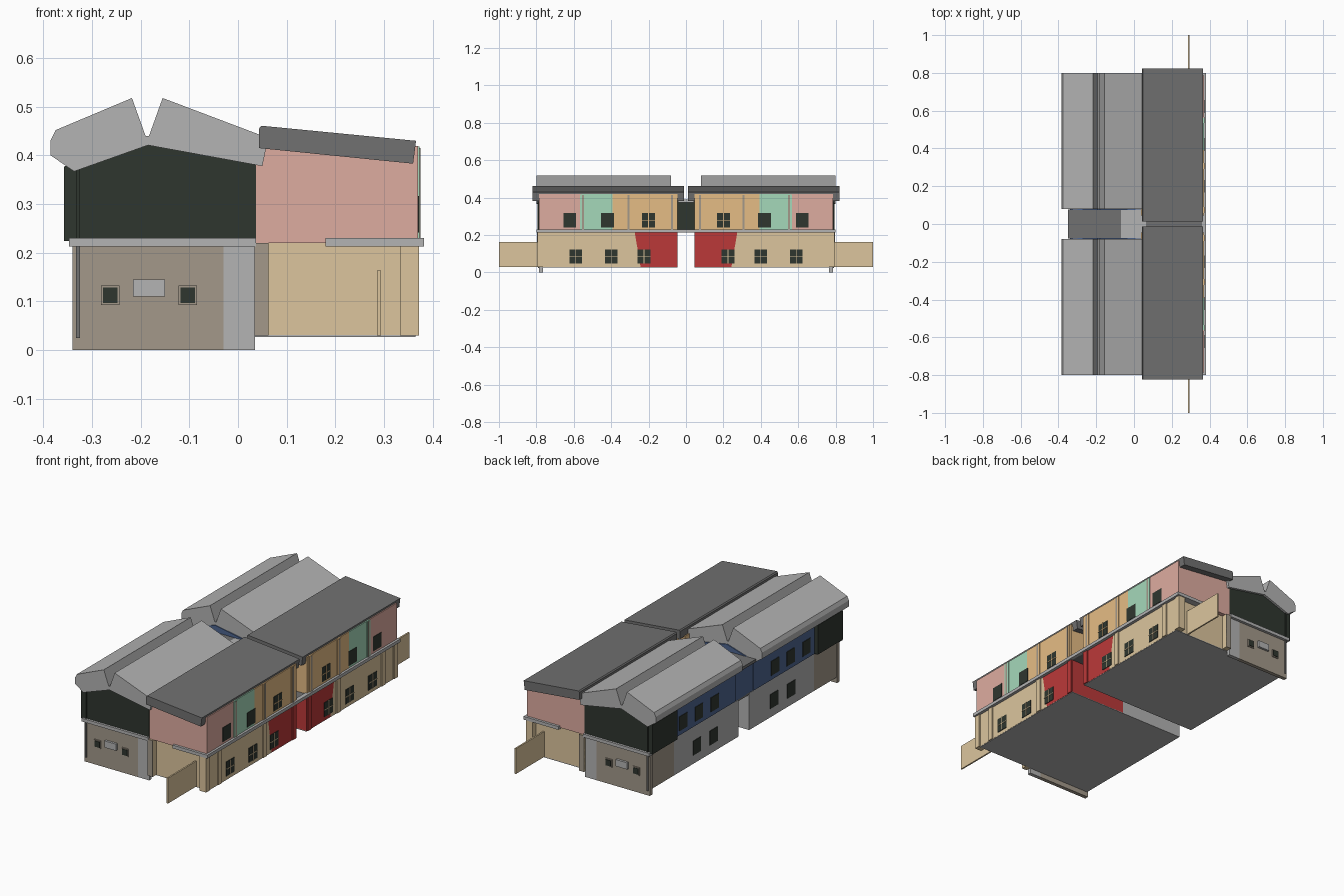
import bpy, bmesh


def mat(name, r, g, b):
    m = bpy.data.materials.new(name)
    lin = [((c / 255 + 0.055) / 1.055) ** 2.4 for c in (r, g, b)]
    m.diffuse_color = (*lin, 1)
    return m


LIGHT = mat("light grey", 179, 179, 179)
DARK = mat("roof grey", 113, 113, 113)
GREEN = mat("dark green", 47, 54, 47)
PINK = mat("pink", 222, 172, 160)
TAN = mat("tan", 220, 197, 157)
ORANGE = mat("ochre", 229, 188, 133)
RED = mat("red", 187, 57, 57)
MINT = mat("mint", 165, 216, 186)
BLUE = mat("blue", 77, 101, 144)
STONE = mat("stone brown", 163, 153, 138)


def prism(name, pts, a, b, m, axis="y", signs=(1, -1)):
    """Extrude a profile along y (points x,z) or x (points y,z), mirrored over y=0."""
    bm = bmesh.new()
    for s in signs:
        rings = []
        for t in (a, b):
            if axis == "y":
                rings.append([bm.verts.new((p, s * t, q)) for p, q in pts])
            else:
                rings.append([bm.verts.new((t, s * p, q)) for p, q in pts])
        n = len(pts)
        bm.faces.new(rings[0])
        bm.faces.new(rings[1][::-1])
        for i in range(n):
            j = (i + 1) % n
            bm.faces.new((rings[0][i], rings[1][i], rings[1][j], rings[0][j]))
    bmesh.ops.recalc_face_normals(bm, faces=bm.faces)
    me = bpy.data.meshes.new(name)
    bm.to_mesh(me)
    bm.free()
    me.materials.append(m)
    ob = bpy.data.objects.new(name, me)
    bpy.context.collection.objects.link(ob)
    return ob


def box(name, x0, x1, y0, y1, z0, z1, m, signs=(1, -1)):
    return prism(name, [(x0, z0), (x1, z0), (x1, z1), (x0, z1)], y0, y1, m, "y", signs)


# ground floor, west wing
box("west_ground_wall", -0.335, 0.04, 0.045, 0.58, 0.03, 0.22, LIGHT)
box("west_ground_corner", -0.336, 0.04, 0.58, 0.77, 0.03, 0.22, STONE)
box("end_wall", -0.34, -0.03, 0.765, 0.785, 0, 0.22, STONE)
box("end_wall_strip", -0.03, 0.035, 0.765, 0.785, 0, 0.22, LIGHT)
box("floor_plate", -0.335, 0.365, 0.045, 0.765, 0.027, 0.031, LIGHT)

# ground floor, east wing
prism("red_shop", [(0.045, 0.03), (0.243, 0.03), (0.275, 0.22), (0.045, 0.22)],
      0.035, 0.366, RED, "x")
prism("east_ground_wall", [(0.243, 0.03), (0.765, 0.03), (0.765, 0.22), (0.275, 0.22)],
      0.035, 0.366, TAN, "x")
box("east_corner_pier", 0.333, 0.37, 0.76, 0.795, 0.03, 0.215, TAN)
box("inner_pier", 0.034, 0.063, 0.76, 0.795, 0.03, 0.22, TAN)
box("inner_pier_face", 0.034, 0.063, 0.793, 0.797, 0.03, 0.22, STONE)
box("garden_wall", 0.286, 0.294, 0.76, 1.0, 0.03, 0.163, TAN)

# upper floor, west wing with gabled top; the blue wall is set back
def gable(x):
    return [(x, 0.224), (0.037, 0.224), (0.037, 0.385), (-0.185, 0.425), (x, 0.377)]


prism("west_upper_end", gable(-0.358), 0.58, 0.788, GREEN)
prism("west_upper_wall", gable(-0.34), 0.075, 0.58, BLUE)

# west butterfly roof
prism("west_roof", [(-0.385, 0.40), (-0.337, 0.367), (-0.185, 0.421), (0.05, 0.378),
                    (0.062, 0.436), (-0.155, 0.518), (-0.183, 0.44), (-0.19, 0.44),
                    (-0.218, 0.518), (-0.375, 0.452), (-0.385, 0.432)], 0.08, 0.80, LIGHT)

# upper floor, east wing in three colours
side = [(0.037, 0.22), (0.37, 0.22), (0.37, 0.419), (0.364, 0.419), (0.358, 0.386), (0.037, 0.42)]
prism("east_upper_ochre", side, 0.045, 0.393, ORANGE)
prism("east_upper_mint", side, 0.393, 0.56, MINT)
prism("east_upper_pink", side, 0.56, 0.787, PINK)
prism("east_roof", [(0.043, 0.415), (0.36, 0.383), (0.366, 0.43), (0.048, 0.461), (0.043, 0.455)],
      0.012, 0.822, DARK)

# central link between the two halves, over the passage
ONE = (1,)
box("link_block", -0.335, 0.035, -0.078, 0.078, 0.222, 0.375, BLUE, ONE)
box("link_roof", -0.35, -0.07, -0.078, 0.078, 0.375, 0.39, DARK, ONE)
box("link_roof_light", -0.07, 0.042, -0.078, 0.078, 0.375, 0.39, LIGHT, ONE)
box("link_roof_tip", 0.042, 0.07, -0.044, 0.044, 0.375, 0.39, LIGHT, ONE)
box("link_glazing", 0.035, 0.043, -0.045, 0.045, 0.222, 0.388, GREEN, ONE)
box("link_floor", -0.335, 0.365, -0.05, 0.05, 0.213, 0.224, DARK, ONE)

# ledges between the floors
box("east_ledge", 0.36, 0.382, -0.8, 0.8, 0.213, 0.23, LIGHT, ONE)
box("east_end_ledge", 0.18, 0.382, 0.76, 0.8, 0.213, 0.23, LIGHT)
box("west_end_ledge", -0.347, 0.037, 0.765, 0.8, 0.213, 0.23, LIGHT)

# pilasters on the east face, with thin brown edges
for y, m in ((0.305, TAN), (0.677, TAN), (0.062, RED), (0.78, TAN)):
    box("lower_pilaster", 0.36, 0.372, y - 0.015, y + 0.015, 0.03, 0.214, m)
for y, m in ((0.075, ORANGE), (0.308, ORANGE), (0.55, MINT)):
    box("upper_pilaster", 0.36, 0.373, y - 0.016, y + 0.016, 0.23, 0.418, m)
    box("upper_drainpipe", 0.366, 0.375, y - 0.005, y + 0.005, 0.23, 0.415, STONE)


# windows: dark plates, some with a crossed bar
def side_window(name, x, y, z, w, h, bar=None):
    box(name, x - 0.002, x + 0.002, y - w / 2, y + w / 2, z - h / 2, z + h / 2, GREEN)
    if bar:
        box(name + "_post", x, x + 0.004, y - 0.002, y + 0.002, z - h / 2, z + h / 2, bar)
        box(name + "_rail", x, x + 0.004, y - w / 2, y + w / 2, z - 0.002, z + 0.002, bar)


for y in (0.225, 0.40, 0.59):
    side_window("east_lower_window", 0.367, y, 0.086, 0.068, 0.075, TAN)
for y, bar in ((0.20, ORANGE), (0.42, None), (0.622, None)):
    side_window("east_upper_window", 0.370, y, 0.279, 0.068, 0.075, bar)
for y in (0.25, 0.39):
    side_window("west_lower_window", -0.336, y, 0.11, 0.065, 0.075)
for y in (0.25, 0.38, 0.51):
    side_window("west_upper_window", -0.341, y, 0.285, 0.065, 0.075)

# end windows, canopy box and drainpipes
for x in (-0.263, -0.103):
    box("end_window_frame", x - 0.019, x + 0.019, 0.78, 0.790, 0.092, 0.133, STONE)
    box("end_window", x - 0.015, x + 0.015, 0.78, 0.793, 0.097, 0.128, GREEN)
box("end_canopy", -0.216, -0.15, 0.78, 0.797, 0.11, 0.145, LIGHT)
box("end_drainpipe_lower", -0.333, -0.325, 0.78, 0.792, 0.025, 0.213, DARK)
box("end_drainpipe_upper", -0.333, -0.325, 0.78, 0.793, 0.23, 0.38, GREEN)
